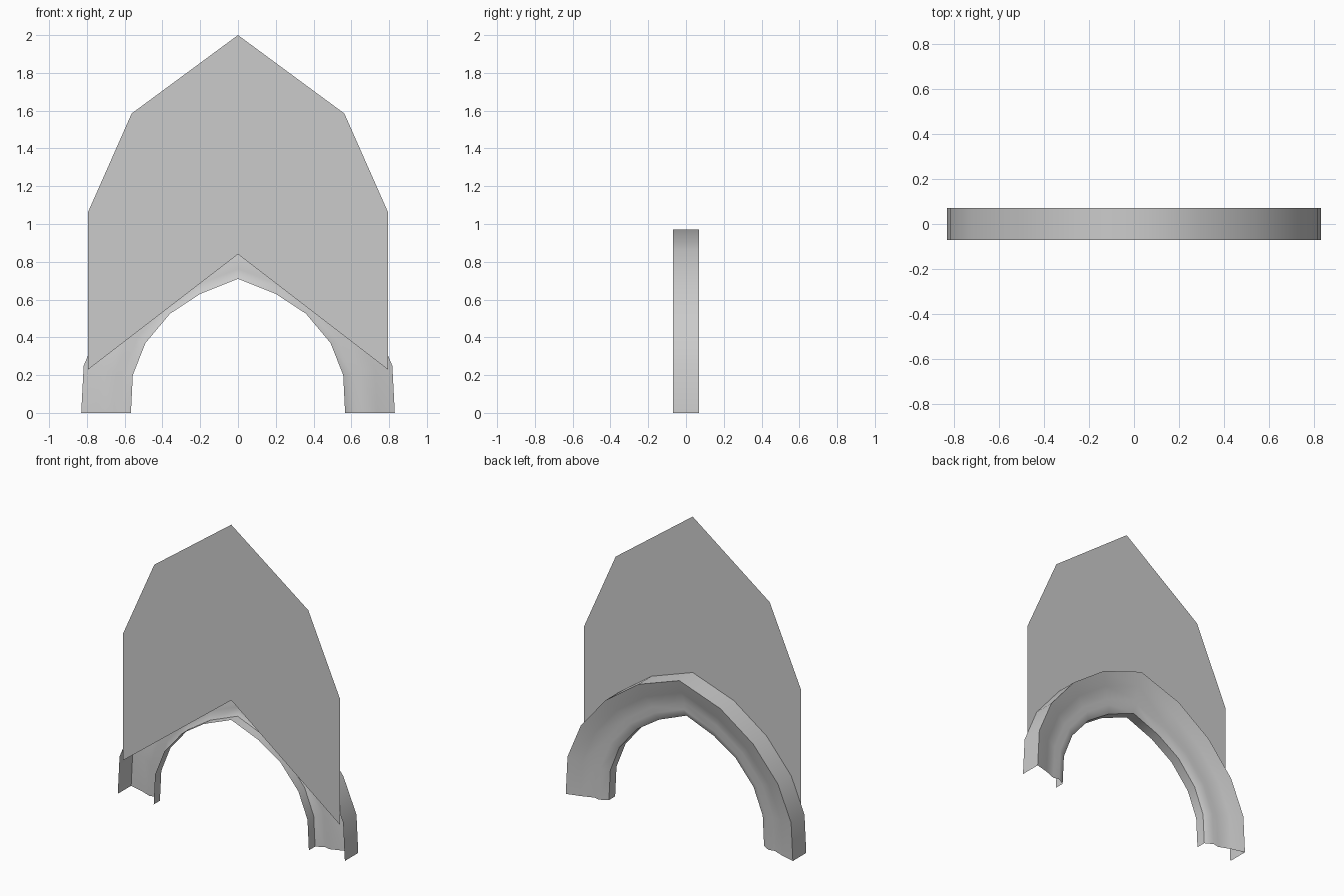
import bpy
import bmesh
import math
from mathutils import Vector

cube = bpy.data.objects.get("Cube")
if cube:
    bpy.data.objects.remove(cube, do_unlink=True)

# Single grey for everything
grey = bpy.data.materials.new("plain grey")
grey.use_nodes = True
colour = (0.6, 0.6, 0.6, 1)
grey.diffuse_color = colour
grey.node_tree.nodes["Principled BSDF"].inputs["Base Color"].default_value = colour


def finish(bm, name):
    mesh = bpy.data.meshes.new(name)
    bm.to_mesh(mesh)
    bm.free()
    mesh.materials.append(grey)
    obj = bpy.data.objects.new(name, mesh)
    bpy.context.collection.objects.link(obj)
    return obj


def mirrored(half):
    """Complete a half outline (ending on the centre line) to the other side."""
    return half + [(-x, z) for x, z in reversed(half[:-1])]


FRONT, BACK = -0.07, 0.07

# Arch moulding: an open section swept between the outer and inner outlines
outer = mirrored([(0.83, 0), (0.817, 0.25), (0.72, 0.48), (0.54, 0.695), (0.3, 0.865), (0, 0.97)])
inner = mirrored([(0.567, 0), (0.557, 0.2), (0.49, 0.37), (0.36, 0.525), (0.2, 0.63), (0, 0.71)])
# Section points: fraction from outer to inner outline, depth
section = [(0, FRONT), (0, BACK), (0.35, 0.045), (0.65, 0.015),
           (0.8, 0.024), (1, -0.005), (1, FRONT)]

bm = bmesh.new()
rows = []
for o, i in zip(outer, inner):
    row = []
    for t, y in section:
        x, z = Vector(o).lerp(Vector(i), t)
        row.append(bm.verts.new((x, y, z)))
    rows.append(row)
for a, b in zip(rows, rows[1:]):
    for k in range(len(section) - 1):
        bm.faces.new((a[k], a[k + 1], b[k + 1], b[k]))
bm.normal_update()
# Outer rim faces must point away from the opening
if bm.faces[:][0].normal.x < 0:
    bmesh.ops.reverse_faces(bm, faces=bm.faces[:])
arch = finish(bm, "arch_moulding")

bpy.ops.object.select_all(action="DESELECT")
arch.select_set(True)
bpy.context.view_layer.objects.active = arch
bpy.ops.object.shade_smooth_by_angle(angle=math.radians(48))

# Flat pointed panel on the front plane, notched underneath
side = [(0, 0.84), (0.793, 0.23), (0.793, 1.065), (0.563, 1.585), (0, 2)]
outline = side + [(-x, z) for x, z in reversed(side[1:-1])]
bm = bmesh.new()
bm.faces.new([bm.verts.new((x, FRONT, z)) for x, z in outline])
finish(bm, "front_panel")
